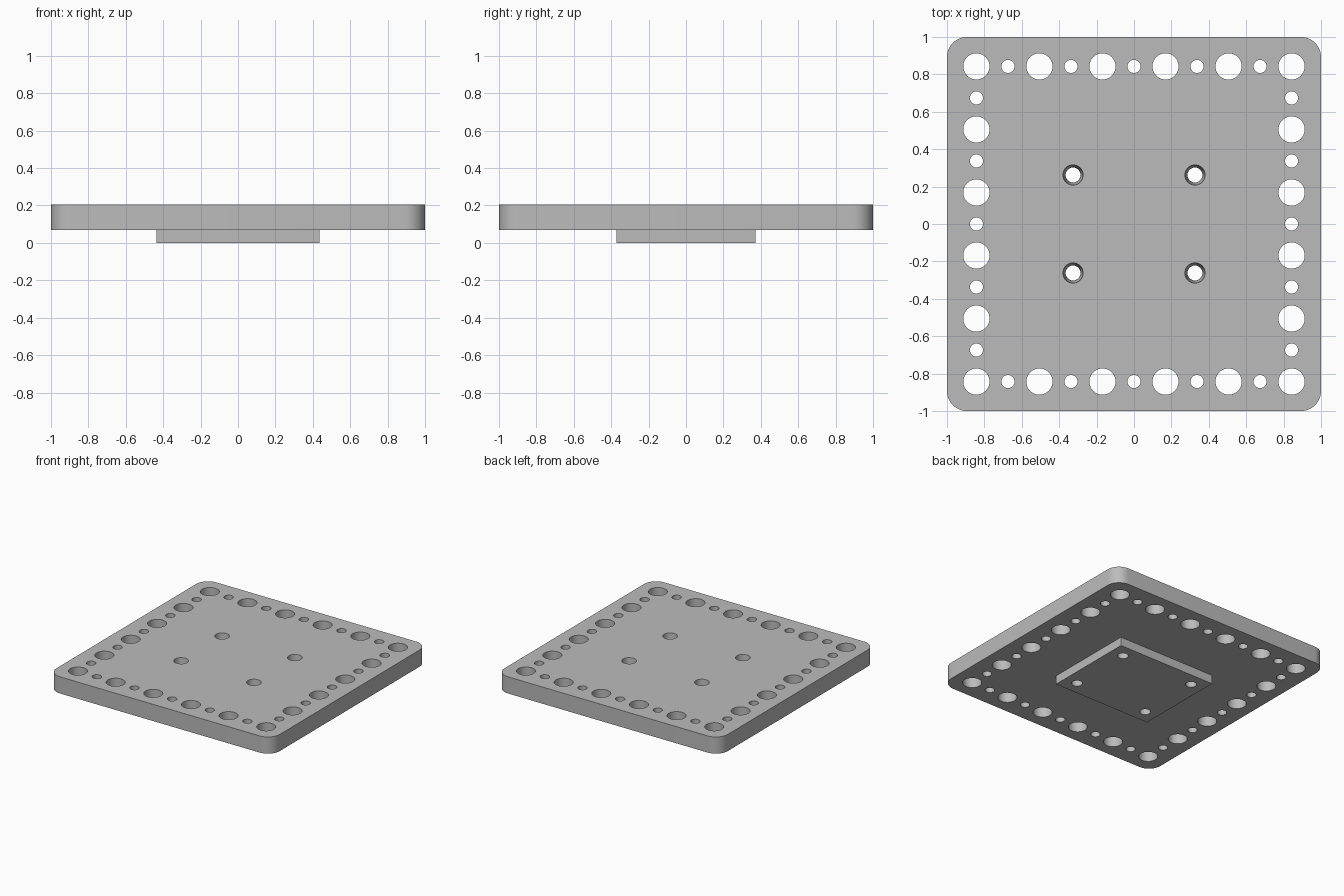
import bpy
import bmesh
import math

TOP, BASE = 0.205, 0.07      # upper and lower level of the slab
CORNER = 0.107               # corner radius of the slab
PITCH = 0.337                # spacing of the large rim holes
RIM = 2.5 * PITCH            # distance of the rim holes from the centre

if "Cube" in bpy.data.objects:
    bpy.data.objects.remove(bpy.data.objects["Cube"], do_unlink=True)

grey = bpy.data.materials.new("plain grey")
grey.use_nodes = True
colour = (0.5, 0.5, 0.5, 1)
grey.diffuse_color = colour
grey.node_tree.nodes["Principled BSDF"].inputs["Base Color"].default_value = colour


def finish(bm, name):
    mesh = bpy.data.meshes.new(name)
    bmesh.ops.recalc_face_normals(bm, faces=bm.faces)
    bm.to_mesh(mesh)
    bm.free()
    mesh.materials.append(grey)
    obj = bpy.data.objects.new(name, mesh)
    bpy.context.collection.objects.link(obj)
    return obj


def add_box(bm, sx, sy, z0, z1):
    verts = bmesh.ops.create_cube(bm, size=1)["verts"]
    for v in verts:
        v.co = (v.co.x * sx, v.co.y * sy, z0 + (v.co.z + 0.5) * (z1 - z0))


def add_hole(bm, x, y, r_low, r_high, z0=-0.1, z1=0.3):
    verts = bmesh.ops.create_cone(bm, cap_ends=True, segments=48, radius1=r_low,
                                  radius2=r_high, depth=z1 - z0)["verts"]
    bmesh.ops.translate(bm, verts=verts, vec=(x, y, (z0 + z1) / 2))


def combine(target, tool, operation):
    tool.hide_render = True
    mod = target.modifiers.new(operation.lower(), "BOOLEAN")
    mod.operation, mod.object, mod.solver = operation, tool, "EXACT"
    bpy.ops.object.select_all(action="DESELECT")
    bpy.context.view_layer.objects.active = target
    target.select_set(True)
    bpy.ops.object.modifier_apply(modifier=mod.name)
    bpy.data.objects.remove(tool, do_unlink=True)


# Slab with rounded upright corners
bm = bmesh.new()
add_box(bm, 2, 2, BASE, TOP)
upright = [e for e in bm.edges if abs(e.verts[0].co.z - e.verts[1].co.z) > 0.05]
bmesh.ops.bevel(bm, geom=upright, offset=CORNER, segments=12, profile=0.5,
                affect="EDGES")
plate = finish(bm, "mounting_plate")

# Raised pad on the underside
bm = bmesh.new()
add_box(bm, 0.872, 0.742, 0, BASE + 0.05)
combine(plate, finish(bm, "underside_pad"), "UNION")

# Rim holes alternate large and small along all four sides
bm = bmesh.new()
for i in range(11):
    along = -RIM + i * PITCH / 2
    radius = 0.035 if i % 2 else 0.07
    for side in (-RIM, RIM):
        add_hole(bm, along, side, radius, radius)
        if 0 < i < 10:
            add_hole(bm, side, along, radius, radius)

# Four tapered holes through the pad
slope = (0.054 - 0.04) / TOP
for x in (-0.326, 0.326):
    for y in (-0.262, 0.262):
        add_hole(bm, x, y, 0.04 - 0.1 * slope, 0.04 + 0.3 * slope)
combine(plate, finish(bm, "hole_cutters"), "DIFFERENCE")

bpy.ops.object.shade_smooth_by_angle(angle=math.radians(30))
